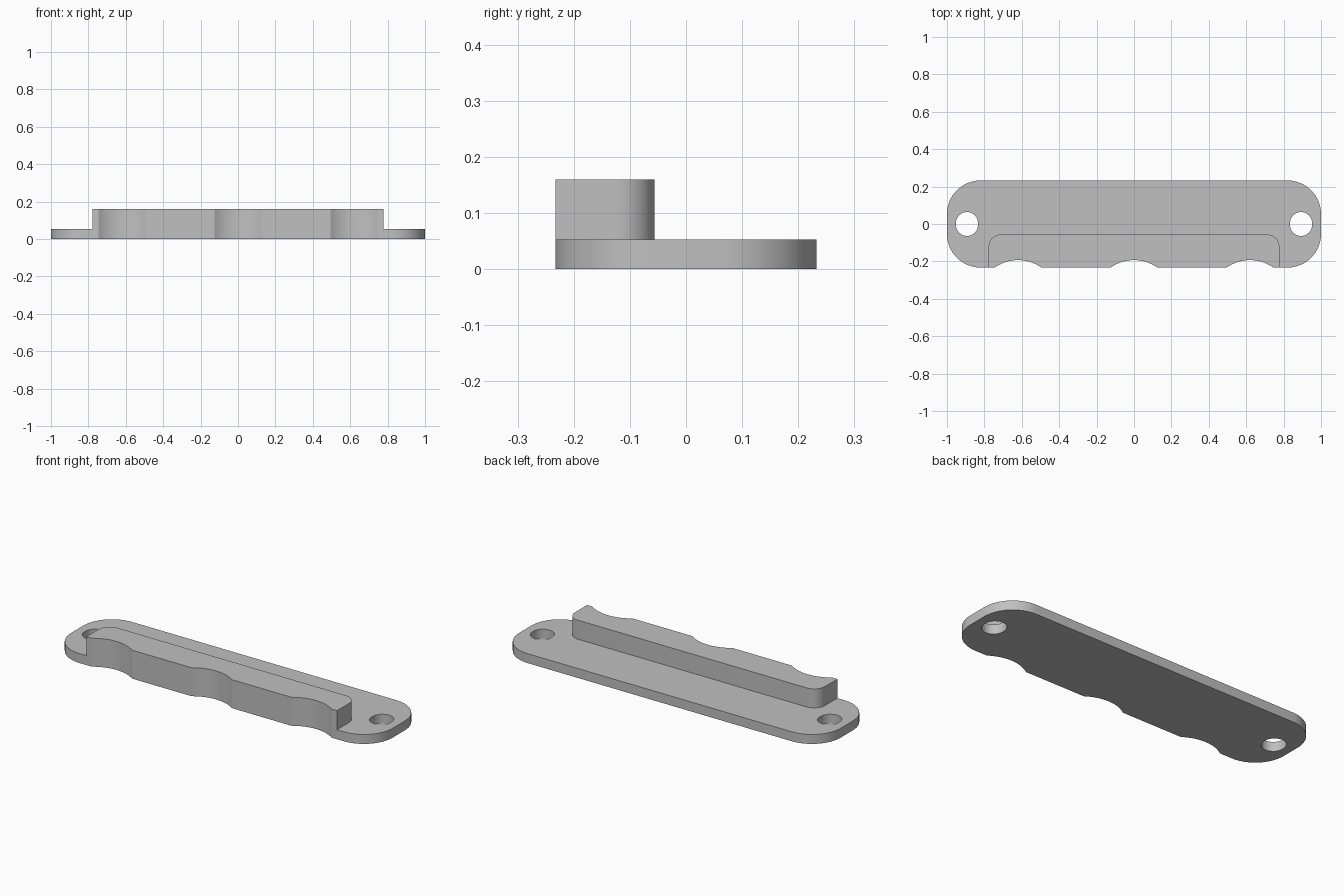
import bpy
import bmesh
from math import sin, cos, pi, asin, radians

cube = bpy.data.objects.get("Cube")
if cube:
    bpy.data.objects.remove(cube, do_unlink=True)

grey = bpy.data.materials.new("light grey")
grey.use_nodes = True
colour = (0.53, 0.53, 0.53, 1)
grey.diffuse_color = colour
grey.node_tree.nodes["Principled BSDF"].inputs["Base Color"].default_value = colour

HALF_Y = 0.233
PLATE_TOP = 0.053
RIDGE_TOP = 0.16


def arc(cx, cy, r, start, end, steps=16):
    angles = [start + (end - start) * i / steps for i in range(steps + 1)]
    return [(cx + r * cos(a), cy + r * sin(a)) for a in angles]


def scalloped_front():
    """Front edge from left to right with three shallow finger grips."""
    half_width, depth = 0.125, 0.04
    r = (half_width ** 2 + depth ** 2) / (2 * depth)
    spread = asin(half_width / r)
    points = []
    for x in (-0.62, 0, 0.62):
        points += arc(x, -HALF_Y + depth - r, r, pi / 2 + spread, pi / 2 - spread)
    return points


def slot(cx, r=0.059, straight=0.005):
    return arc(cx, straight, r, 0, pi) + arc(cx, -straight, r, pi, 2 * pi)


def extrude_profile(name, loops, bottom, top):
    """Fill closed loops (inner loops become holes) and extrude them upward."""
    curve = bpy.data.curves.new(name, "CURVE")
    curve.dimensions = "2D"
    curve.fill_mode = "BOTH"
    curve.extrude = (top - bottom) / 2
    for loop in loops:
        spline = curve.splines.new("POLY")
        spline.points.add(len(loop) - 1)
        for point, (x, y) in zip(spline.points, loop):
            point.co = (x, y, 0, 1)
        spline.use_cyclic_u = True
    obj = bpy.data.objects.new(name, curve)
    bpy.context.collection.objects.link(obj)
    bpy.ops.object.select_all(action="DESELECT")
    obj.select_set(True)
    bpy.context.view_layer.objects.active = obj
    bpy.ops.object.convert(target="MESH")
    obj = bpy.context.object
    obj.name = name
    bm = bmesh.new()
    bm.from_mesh(obj.data)
    bmesh.ops.remove_doubles(bm, verts=bm.verts, dist=0.0001)
    bmesh.ops.translate(bm, verts=bm.verts, vec=(0, 0, (top + bottom) / 2))
    bmesh.ops.recalc_face_normals(bm, faces=bm.faces)
    bm.to_mesh(obj.data)
    bm.free()
    obj.data.materials.clear()
    obj.data.materials.append(grey)
    bpy.ops.object.shade_smooth_by_angle(angle=radians(30))
    return obj


# Rounded base plate with a screw slot at each end
R = 0.18
cx, cy = 1 - R, HALF_Y - R
plate = (scalloped_front()
         + arc(cx, -cy, R, -pi / 2, 0) + arc(cx, cy, R, 0, pi / 2)
         + arc(-cx, cy, R, pi / 2, pi) + arc(-cx, -cy, R, pi, 1.5 * pi))
extrude_profile("base_plate", [plate, slot(-0.893), slot(0.893)], 0, PLATE_TOP)

# Raised grip along the front edge, rounded at its back corners
r = 0.068
ex, back = 0.778, -0.056
grip = (scalloped_front() + [(ex, -HALF_Y)]
        + arc(ex - r, back - r, r, 0, pi / 2, 10)
        + arc(r - ex, back - r, r, pi / 2, pi, 10) + [(-ex, -HALF_Y)])
extrude_profile("front_grip", [grip], PLATE_TOP, RIDGE_TOP)
